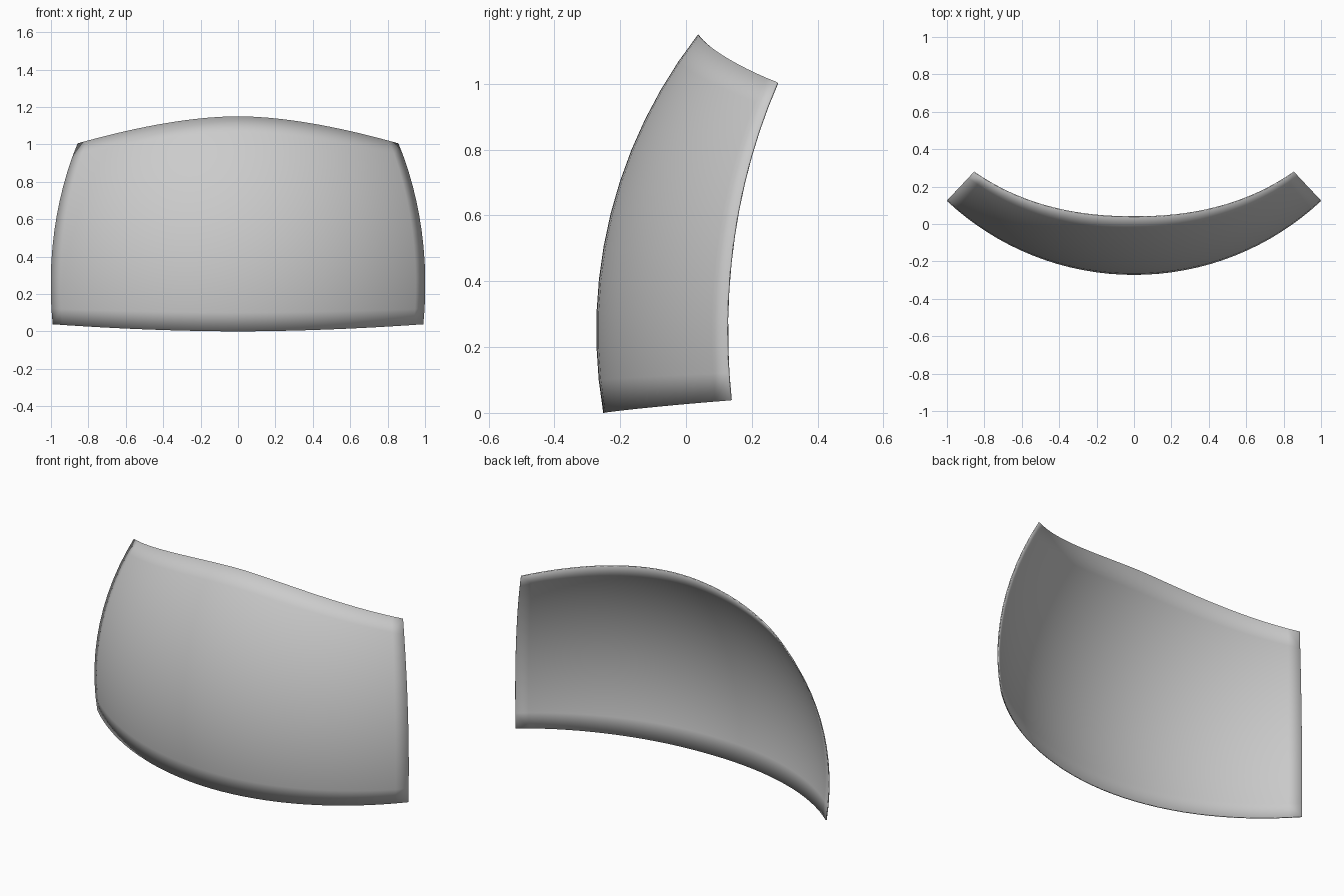
import bpy, bmesh, math

if "Cube" in bpy.data.objects:
    bpy.data.objects.remove(bpy.data.objects["Cube"])

# Spherical panel: sphere radius, centre and half opening angle
R, CY, CZ = 1.463, 1.19, 0.25
HALF = math.radians(43.2)
COLS, ROWS = 32, 12


def ease(f):
    # edge drop from the middle (0) to the corner (1), flattening at the corner
    return f ** 1.75 * (1 + 0.25 * f * (1 - f))


bm = bmesh.new()
grid = []
for i in range(COLS + 1):
    t = 2 * i / COLS - 1
    az, g = t * HALF, ease(abs(t))
    low = math.asin((0.0 + 0.038 * g - CZ) / R)
    high = math.asin((1.15 - 0.145 * g - CZ) / R)
    column = []
    for j in range(ROWS + 1):
        lat = low + (high - low) * j / ROWS
        h = R * math.cos(lat)
        column.append(bm.verts.new((h * math.sin(az), CY - h * math.cos(az),
                                    CZ + R * math.sin(lat))))
    grid.append(column)
for a, b in zip(grid, grid[1:]):
    for j in range(ROWS):
        bm.faces.new((a[j], b[j], b[j + 1], a[j + 1]))
mesh = bpy.data.meshes.new("curved_panel")
bm.to_mesh(mesh)
bm.free()

# Thin shell with softly shaded rim
panel = bpy.data.objects.new("curved_panel", mesh)
bpy.context.collection.objects.link(panel)
for p in mesh.polygons:
    p.use_smooth = True
shell = panel.modifiers.new("thickness", "SOLIDIFY")
shell.thickness = 0.006
shell.offset = -1
